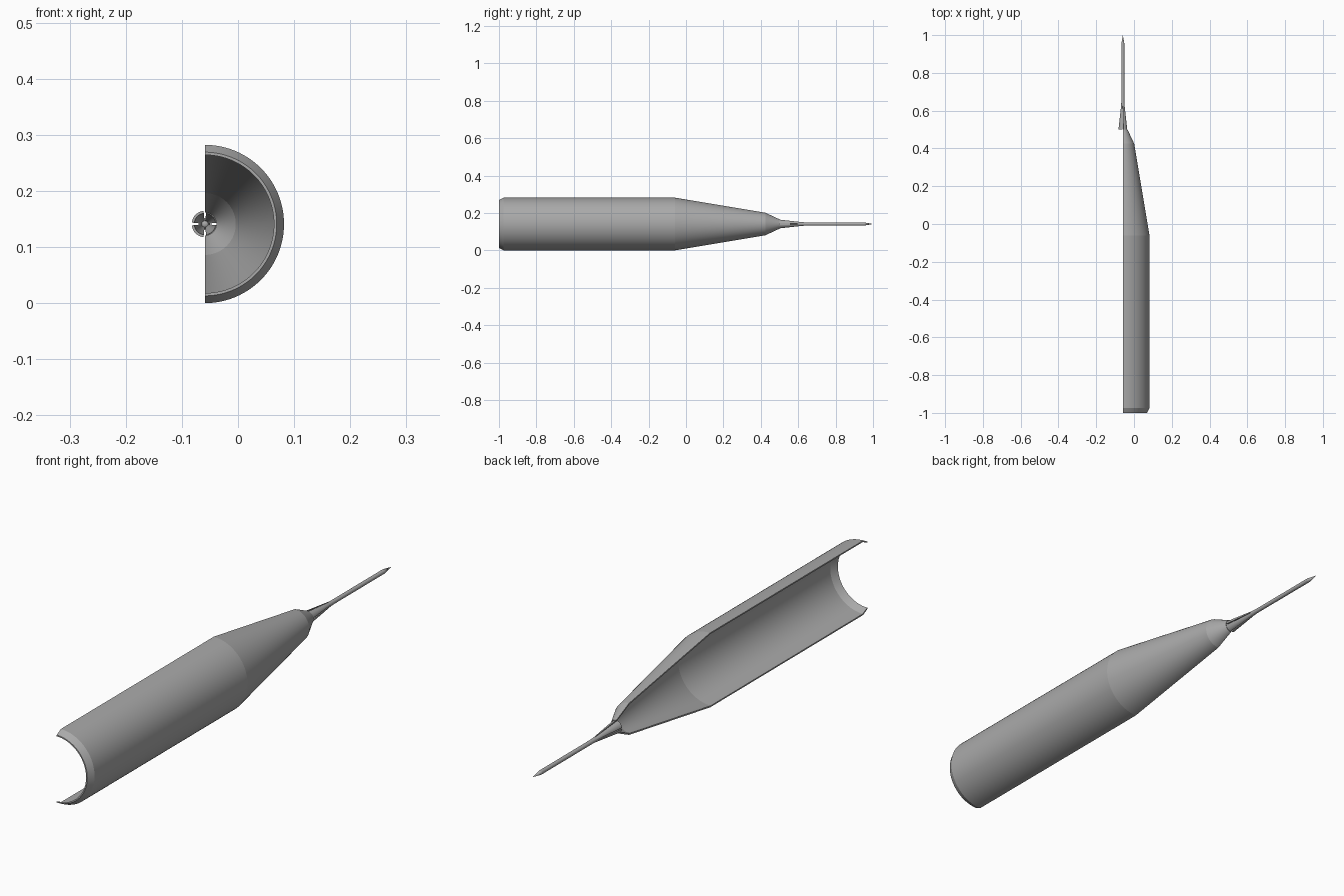
import bpy, bmesh, math

if "Cube" in bpy.data.objects:
    bpy.data.objects.remove(bpy.data.objects["Cube"])

CX, CZ = -0.059, 0.141   # long axis runs along y through this point

grey = bpy.data.materials.new("plain_grey")
grey.diffuse_color = (0.4, 0.4, 0.4, 1)
grey.use_nodes = True
grey.node_tree.nodes["Principled BSDF"].inputs["Base Color"].default_value = grey.diffuse_color


def revolve(name, profile, start=0, sweep=360, steps=64):
    """Turn a closed (radius, y) outline about the long axis; cap open sweeps."""
    bm = bmesh.new()
    full = sweep == 360
    rings = []
    for i in range(steps if full else steps + 1):
        a = math.radians(start + sweep * i / steps)
        rings.append([bm.verts.new((CX + r * math.cos(a), y, CZ + r * math.sin(a)))
                      for r, y in profile])
    n = len(profile)
    for i in range(steps):
        p, q = rings[i], rings[(i + 1) % len(rings)]
        for j in range(n):
            k = (j + 1) % n
            if profile[j][0] == 0 and profile[k][0] == 0:
                continue
            bm.faces.new((p[j], p[k], q[k], q[j]))
    if not full:
        bm.faces.new(rings[0])
        bm.faces.new(rings[-1])
    bmesh.ops.remove_doubles(bm, verts=bm.verts, dist=1e-6)
    bmesh.ops.recalc_face_normals(bm, faces=bm.faces)
    mesh = bpy.data.meshes.new(name)
    bm.to_mesh(mesh)
    bm.free()
    mesh.materials.append(grey)
    for f in mesh.polygons:
        f.use_smooth = True
    mesh.set_sharp_from_angle(angle=math.radians(7))
    obj = bpy.data.objects.new(name, mesh)
    bpy.context.collection.objects.link(obj)
    return obj


# half casing: chamfered barrel, long cone, short nose, thin wall
outer = [(0.128, -1), (0.141, -0.975), (0.141, -0.06), (0.06, 0.425), (0.025, 0.5)]
inner = [(0.0205, 0.498), (0.055, 0.422), (0.136, -0.063), (0.136, -0.973), (0.123, -1)]
revolve("half_casing", outer + inner, -90, 180)

# four hollow jaws of the collet, with slits between them
jaw = [(0.0235, 0.5), (0.0095, 0.625), (0.005, 0.625), (0.019, 0.5)]
for i in range(4):
    revolve(f"collet_jaw_{i + 1}", jaw, i * 90 + 6, 78, 16)

# solid needle with pointed tip
revolve("needle", [(0, 0.61), (0.0095, 0.625), (0.008, 0.65), (0.008, 0.955), (0, 1)])
